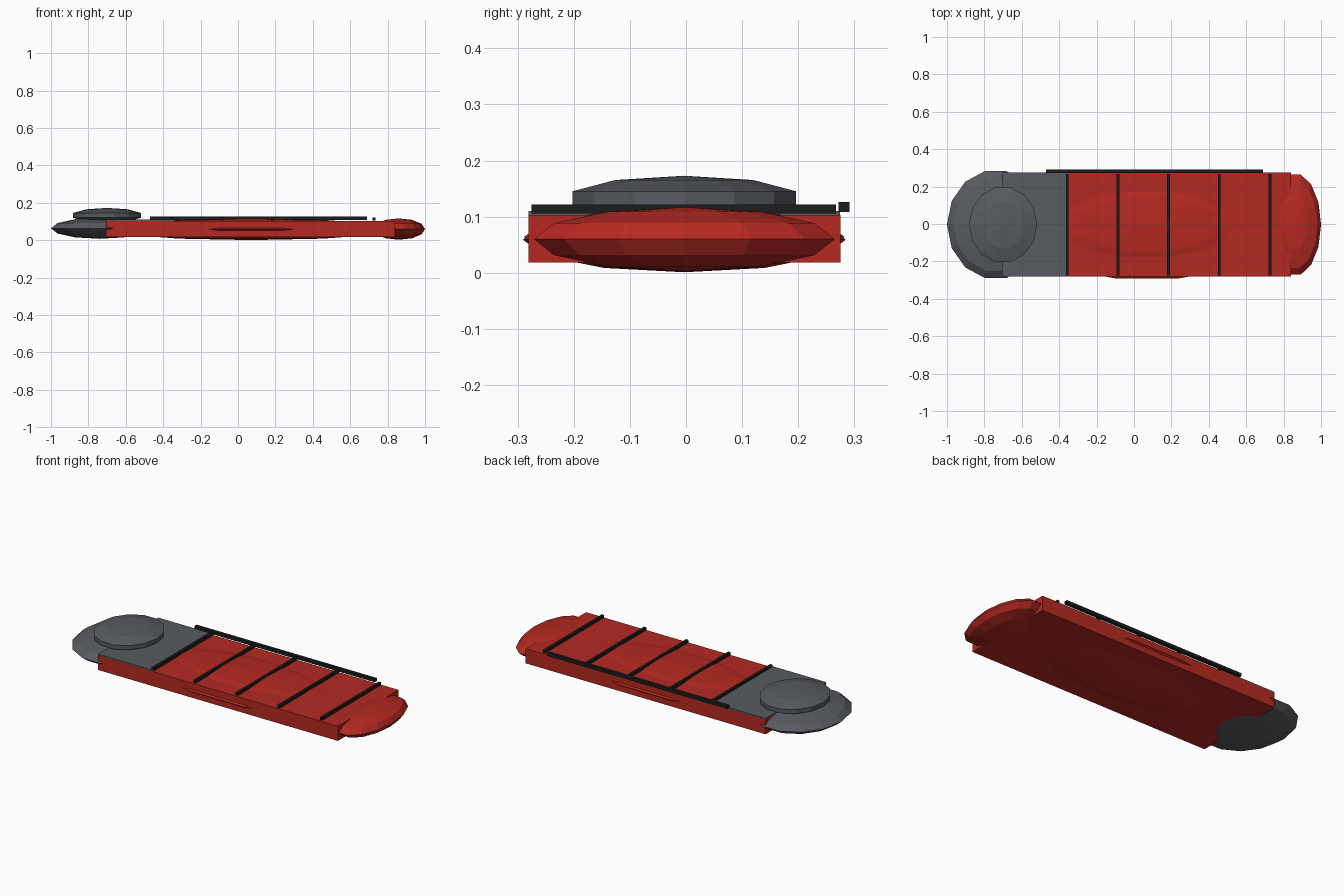
import bpy, bmesh, math
from mathutils import Matrix, Vector

if "Cube" in bpy.data.objects:
    bpy.data.objects.remove(bpy.data.objects["Cube"])


def material(name, rgb):
    m = bpy.data.materials.new(name)
    m.diffuse_color = (*rgb, 1)
    m.use_nodes = True
    m.node_tree.nodes["Principled BSDF"].inputs["Base Color"].default_value = m.diffuse_color
    return m


RED = material("red_fabric", (0.46, 0.022, 0.015))
GREY = material("grey_fabric", (0.095, 0.105, 0.115))
BLACK = material("black_trim", (0.012, 0.012, 0.012))


def finish(name, bm, mat):
    mesh = bpy.data.meshes.new(name)
    bm.to_mesh(mesh)
    bm.free()
    mesh.materials.append(mat)
    obj = bpy.data.objects.new(name, mesh)
    bpy.context.collection.objects.link(obj)
    return obj


def box(name, lo, hi, mat):
    lo, hi = Vector(lo), Vector(hi)
    bm = bmesh.new()
    bmesh.ops.create_cube(bm, size=1)
    bm.transform(Matrix.Translation((lo + hi) / 2) @ Matrix.Diagonal((*(hi - lo), 1)))
    return finish(name, bm, mat)


def ellipsoid(name, centre, radii, rings, mat):
    # low-poly sphere with a vertex on the x axis and flats facing y
    bm = bmesh.new()
    bmesh.ops.create_uvsphere(bm, u_segments=14, v_segments=rings, radius=1)
    bm.transform(Matrix.Translation(centre) @ Matrix.Diagonal((*radii, 1))
                 @ Matrix.Rotation(math.pi / 2, 4, 'Z'))
    return finish(name, bm, mat)


YC = -0.003

# Quilted red body: slab with a soft bulge showing through it
box("body_slab", (-0.705, -0.281, 0.018), (0.84, 0.275, 0.103), RED)
ellipsoid("body_bulge", (0.07, YC, 0.059), (0.77, 0.295, 0.058), 6, RED)

# Rounded ends
ellipsoid("foot_end", (0.86, YC, 0.06), (0.14, 0.275, 0.057), 6, RED)
ellipsoid("head_end", (-0.74, YC, 0.064), (0.26, 0.293, 0.056), 6, GREY)

# Grey head panel and pillow
box("head_panel", (-0.705, -0.2808, 0.03), (-0.35, 0.2748, 0.11), GREY)
ellipsoid("pillow", (-0.70, YC, 0.133), (0.192, 0.2147, 0.04), 5, GREY)

# Stitched seams across the body
for i in range(5):
    x = -0.357 + i * 0.271
    box(f"seam_{i + 1}", (x - 0.0075, -0.275, 0.106), (x + 0.0075, 0.267, 0.122), BLACK)

# Side zip
box("zip", (-0.47, 0.272, 0.108), (0.69, 0.291, 0.126), BLACK)
